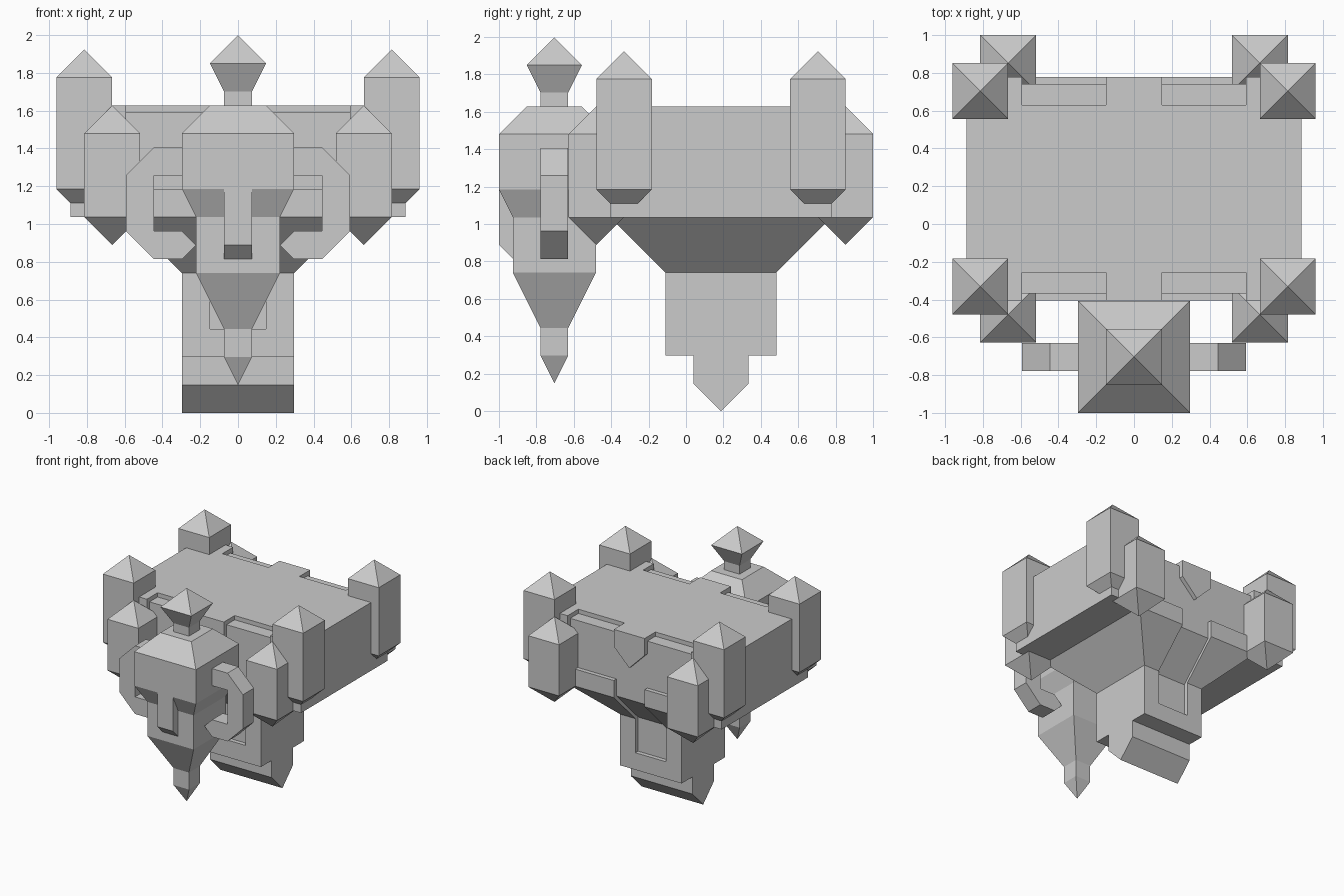
import bpy
import bmesh

cube = bpy.data.objects.get("Cube")
if cube:
    bpy.data.objects.remove(cube, do_unlink=True)

U = 0.148           # building unit
YC = 0.187          # centre of the main body in y
HEAD_Y = -0.704     # centre of the head in y

stone = bpy.data.materials.new("grey stone")
stone.use_nodes = True
stone.diffuse_color = (0.6, 0.6, 0.6, 1)
bsdf = next(n for n in stone.node_tree.nodes if n.type == 'BSDF_PRINCIPLED')
bsdf.inputs["Base Color"].default_value = (0.6, 0.6, 0.6, 1)
bsdf.inputs["Roughness"].default_value = 0.9


def finish(name, bm):
    bmesh.ops.remove_doubles(bm, verts=bm.verts, dist=1e-5)
    bmesh.ops.recalc_face_normals(bm, faces=bm.faces)
    mesh = bpy.data.meshes.new(name)
    bm.to_mesh(mesh)
    bm.free()
    mesh.materials.append(stone)
    obj = bpy.data.objects.new(name, mesh)
    bpy.context.scene.collection.objects.link(obj)
    return obj


def stack(name, x, y, rings):
    """Rectangular sections (z, half x, half y) lofted upwards; zero size gives a point."""
    bm = bmesh.new()
    loops = []
    for z, hx, hy in rings:
        if hx == 0:
            loops.append([bm.verts.new((x, y, z))] * 4)
        else:
            loops.append([bm.verts.new((x + sx * hx, y + sy * hy, z))
                          for sx, sy in ((-1, -1), (1, -1), (1, 1), (-1, 1))])
    for a, b in zip(loops, loops[1:]):
        for i in range(4):
            j = (i + 1) % 4
            bm.faces.new(list(dict.fromkeys((a[i], a[j], b[j], b[i]))))
    for loop, (z, hx, hy) in ((loops[0], rings[0]), (loops[-1], rings[-1])):
        if hx:
            bm.faces.new(loop)
    return finish(name, bm)


def square_stack(name, x, y, rings):
    return stack(name, x, y, [(z, h, h) for z, h in rings])


def prism(name, outline, axis, lo, hi):
    """Extrude an outline along x (points are y, z) or along y (points are x, z)."""
    bm = bmesh.new()
    put = (lambda p, d: (d, p[0], p[1])) if axis == 'x' else (lambda p, d: (p[0], d, p[1]))
    a = [bm.verts.new(put(p, lo)) for p in outline]
    b = [bm.verts.new(put(p, hi)) for p in outline]
    bm.faces.new(a)
    bm.faces.new(b)
    for i in range(len(a)):
        j = (i + 1) % len(a)
        bm.faces.new((a[i], a[j], b[j], b[i]))
    return finish(name, bm)


def box(name, x0, x1, y0, y1, z0, z1):
    return prism(name, [(y0, z0), (y1, z0), (y1, z1), (y0, z1)], 'x', x0, x1)


def carve(obj, cutters):
    for c in cutters:
        mod = obj.modifiers.new("cut", 'BOOLEAN')
        mod.operation = 'DIFFERENCE'
        mod.solver = 'EXACT'
        mod.object = c
    bpy.context.view_layer.update()
    graph = bpy.context.evaluated_depsgraph_get()
    mesh = bpy.data.meshes.new_from_object(obj.evaluated_get(graph))
    obj.modifiers.clear()
    obj.data = mesh


# Main body, tapered underside and neck
body = box("body", -6 * U, 6 * U, YC - 4 * U, YC + 4 * U, 7 * U, 11 * U)
underside = square_stack("underside", 0, YC, [(5 * U, 2 * U), (7 * U, 4 * U)])
neck = square_stack("neck", 0, YC, [(2 * U, 2 * U), (5 * U, 2 * U)])

# Cutters: wall recesses, parapet slots and the long central groove
D = U / 4
window_cuts, groove_cuts = [], []
for s in (1, -1):
    window_cuts.append(box("wall_cutter", -4 * U, 4 * U,
                           *sorted((YC + s * (4 * U - D), YC + s * 6 * U)), 8 * U, 13 * U))
    for x0 in (-4 * U, U):
        window_cuts.append(box("slot_cutter", x0, x0 + 3 * U,
                               *sorted((YC + s * 3 * U, YC + s * 6 * U)), 11 * U - D, 13 * U))
    groove = [(4 * U - D, 8.5 * U), (4 * U - D, 7 * U), (2 * U - D, 5 * U),
              (2 * U - D, 3 * U), (6 * U, 3 * U), (6 * U, 8.5 * U)]
    groove_cuts.append(prism("groove_cutter", [(YC + s * y, z) for y, z in groove], 'x', -U, U))
carve(body, window_cuts + groove_cuts)
carve(underside, groove_cuts)
carve(neck, groove_cuts)
for c in window_cuts + groove_cuts:
    bpy.data.objects.remove(c, do_unlink=True)

# Pointed plates hanging over the wall recesses
for s, side in ((1, "back"), (-1, "front")):
    prism(side + "_pointed_plate",
          [(-U, 11 * U), (-U, 10 * U), (0, 9 * U), (U, 10 * U), (U, 11 * U)], 'y',
          *sorted((YC + s * (4 * U - D - 0.01), YC + s * 4 * U)))

# Foot of the neck, a wedge running across
prism("foot", [(YC - U, 2 * U), (YC - U, U), (YC, 0), (YC + U, U), (YC + U, 2 * U)],
      'x', -2 * U, 2 * U)

# Corner towers, one large and one small at each corner
for sx, lr in ((1, "left"), (-1, "right")):
    for sy, fb in ((1, "back"), (-1, "front")):
        square_stack(f"{fb}_{lr}_large_tower", sx * 5.5 * U, YC + sy * 3.5 * U,
                     [(7 * U, 0), (8 * U, U), (12 * U, U), (13 * U, 0)])
        square_stack(f"{fb}_{lr}_small_tower", sx * 4.5 * U, YC + sy * 4.5 * U,
                     [(6 * U, 0), (7 * U, U), (10 * U, U), (11 * U, 0)])

# Head with pointed beard, roof and finial
square_stack("head", 0, HEAD_Y,
             [(U, 0), (2 * U, U / 2), (3 * U, U / 2), (5 * U, 1.5 * U), (7 * U, 1.5 * U),
              (8 * U, 2 * U), (10 * U, 2 * U), (11 * U, U)])
square_stack("finial", 0, HEAD_Y,
             [(10.9 * U, U / 2), (11.5 * U, U / 2), (12.5 * U, U), (13.5 * U, 0)])
front = HEAD_Y - 2 * U
prism("nose", [(front, 8 * U), (front, 6 * U), (front + U / 2, 5.5 * U),
               (front + U, 5.5 * U), (front + U, 8 * U)], 'x', -U / 2, U / 2)

# Curled horns on both sides of the head
horn = [(1.9, 9.5), (3, 9.5), (4, 8.5), (4, 6.5), (3, 5.5), (2, 5.5), (1.5, 6),
        (2, 6.5), (3, 6.5), (3, 8.5), (1.9, 8.5)]
for s, lr in ((1, "left"), (-1, "right")):
    prism(lr + "_horn", [(s * x * U, z * U) for x, z in horn], 'y',
          HEAD_Y - U / 2, HEAD_Y + U / 2)
